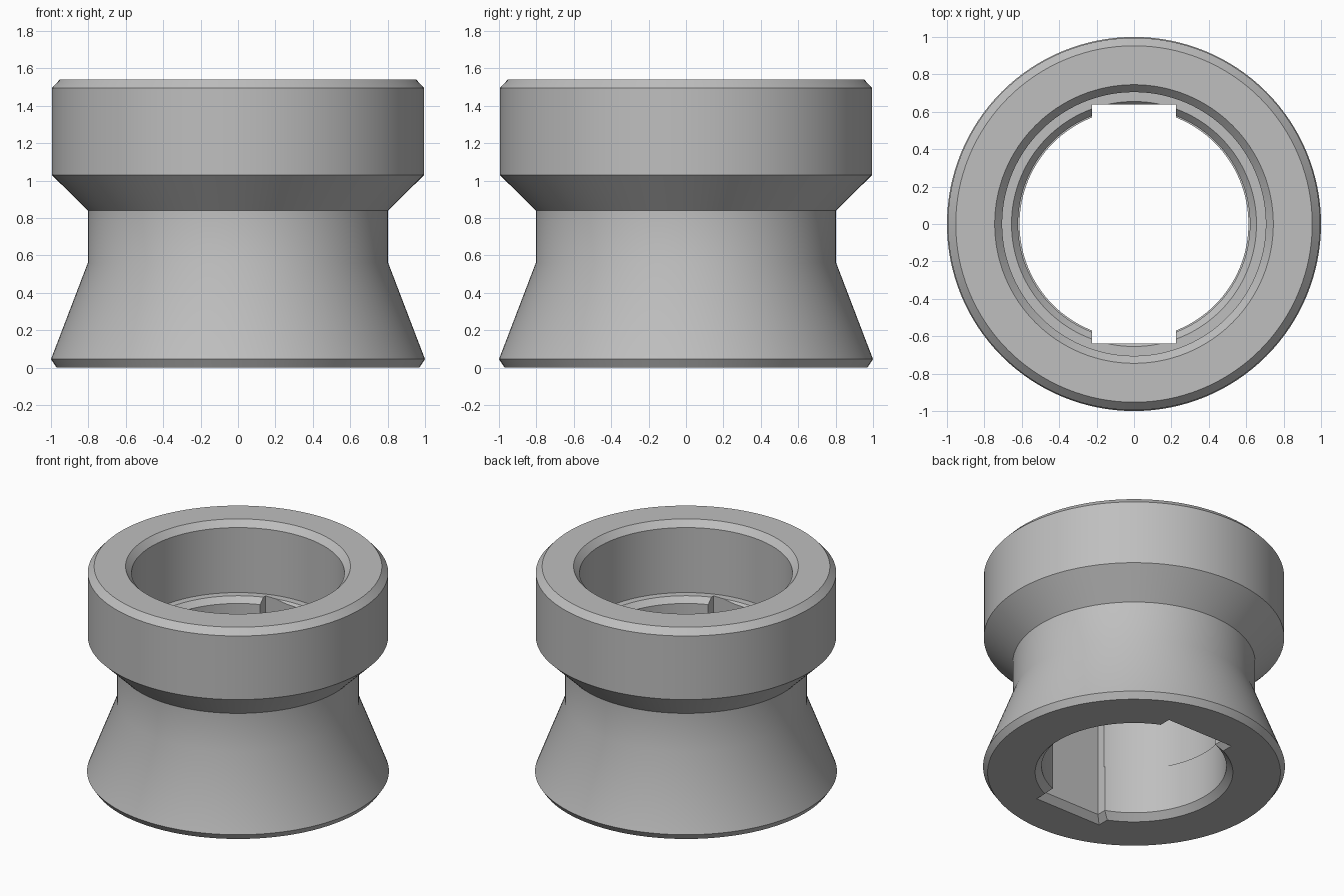
import bpy, bmesh, math

SEGMENTS = 128

cube = bpy.data.objects.get("Cube")
if cube:
    bpy.data.objects.remove(cube, do_unlink=True)

# One plain metal colour
metal = bpy.data.materials.new("grey_metal")
metal.use_nodes = True
grey = (0.52, 0.52, 0.52, 1)
metal.diffuse_color = grey
metal.node_tree.nodes["Principled BSDF"].inputs["Base Color"].default_value = grey


def loft(name, rings, closed):
    """Join equal-length point rings with quads; cap the ends unless closed."""
    bm = bmesh.new()
    loops = [[bm.verts.new(p) for p in ring] for ring in rings]
    count = len(loops[0])
    pairs = list(zip(loops, loops[1:]))
    if closed:
        pairs.append((loops[-1], loops[0]))
    else:
        bm.faces.new(loops[0])
        bm.faces.new(loops[-1])
    for a, b in pairs:
        for i in range(count):
            j = (i + 1) % count
            bm.faces.new((a[i], a[j], b[j], b[i]))
    bmesh.ops.recalc_face_normals(bm, faces=bm.faces)
    mesh = bpy.data.meshes.new(name)
    bm.to_mesh(mesh)
    bm.free()
    mesh.materials.append(metal)
    obj = bpy.data.objects.new(name, mesh)
    bpy.context.collection.objects.link(obj)
    return obj


def circle(r, z):
    steps = [2 * math.pi * i / SEGMENTS for i in range(SEGMENTS)]
    return [(r * math.cos(t), r * math.sin(t), z) for t in steps]


def rectangle(x, y, z):
    return [(-x, -y, z), (x, -y, z), (x, y, z), (-x, y, z)]


# Collar body: flared foot, neck, chamfered head, then the stepped bore
profile = [
    (0.97, 0), (1, 0.045), (0.803, 0.56), (0.803, 0.84),
    (0.995, 1.03), (0.995, 1.495), (0.953, 1.54),
    (0.745, 1.54), (0.705, 1.495), (0.705, 1.02),
    (0.655, 1.02), (0.62, 0.98), (0.62, 0.38),
    (0.612, 0.38), (0.612, 0.045), (0.655, 0),
]
body = loft("collar_body", [circle(r, z) for r, z in profile], True)

# Pair of opposed keyways, chamfered at the bottom mouth
cutter = loft("keyway_cutter", [
    rectangle(0.29, 0.70, -0.02),
    rectangle(0.225, 0.64, 0.045),
    rectangle(0.225, 0.64, 1.2),
], False)
cutter.hide_render = True

cut = body.modifiers.new("keyways", "BOOLEAN")
cut.operation = "DIFFERENCE"
cut.solver = "EXACT"
cut.object = cutter
bpy.ops.object.select_all(action="DESELECT")
body.select_set(True)
bpy.context.view_layer.objects.active = body
bpy.ops.object.modifier_apply(modifier=cut.name)
bpy.data.objects.remove(cutter, do_unlink=True)

bpy.ops.object.shade_smooth_by_angle(angle=math.radians(30))
